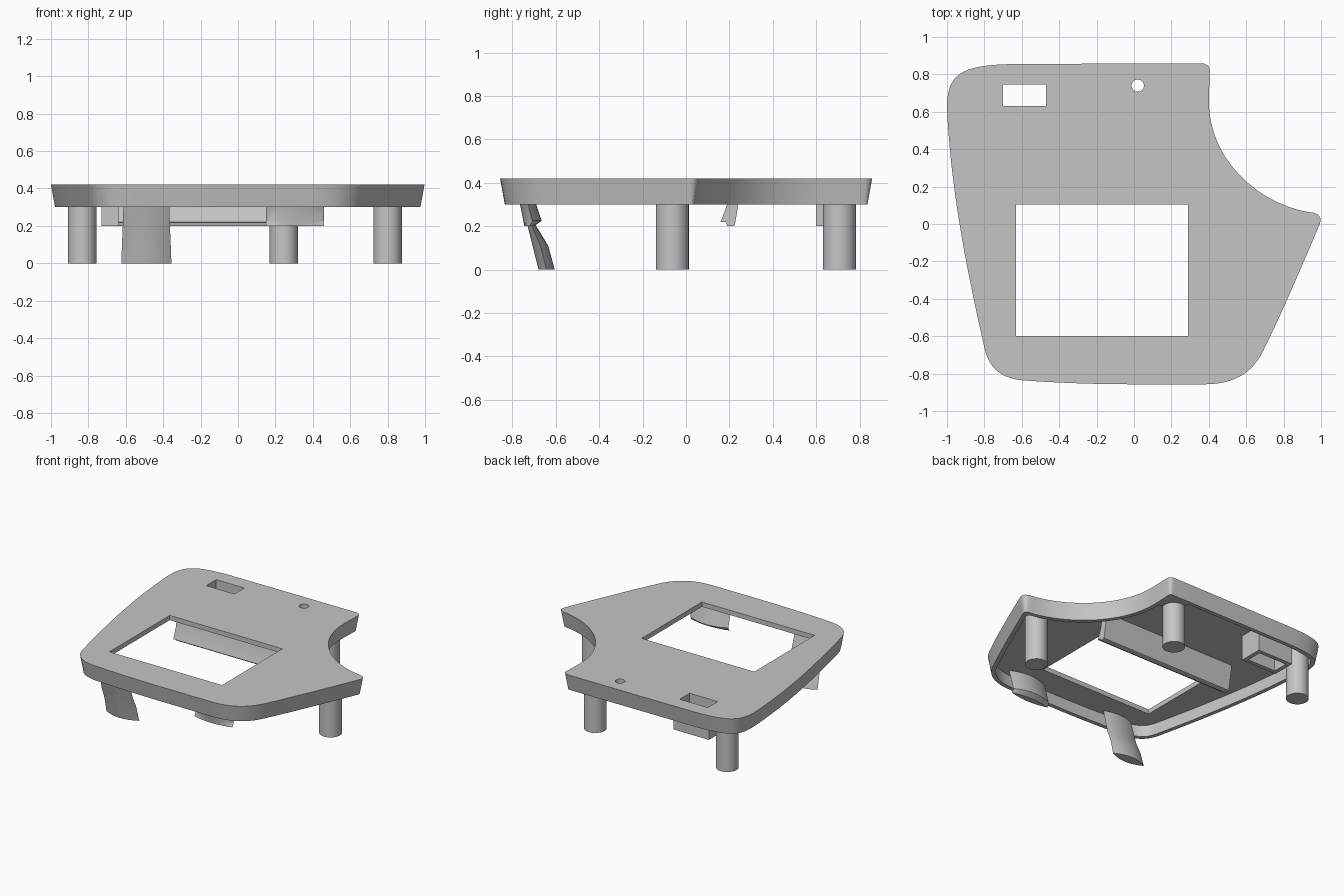
import bpy
import bmesh
import math
from mathutils import Vector
from mathutils.geometry import intersect_point_line, normal

cube = bpy.data.objects.get("Cube")
if cube:
    bpy.data.objects.remove(cube, do_unlink=True)

grey = bpy.data.materials.new("plain_grey")
grey.use_nodes = True
colour = (0.56, 0.56, 0.56, 1)
grey.diffuse_color = colour
grey.node_tree.nodes["Principled BSDF"].inputs["Base Color"].default_value = colour

TOP, PLATE, RIM, HOOK = 0.42, 0.385, 0.3, 0.2


def build(name, walls, caps):
    """Solid made of skinned ring stacks (walls) and flat fills with holes (caps)."""
    bm = bmesh.new()
    for rings in walls:
        loops = [[bm.verts.new(p) for p in ring] for ring in rings]
        for low, high in zip(loops, loops[1:]):
            for i in range(len(low)):
                bm.faces.new((low[i - 1], low[i], high[i], high[i - 1]))
    for rings in caps:
        edges = []
        for ring in rings:
            verts = [bm.verts.new(p) for p in ring]
            edges += [bm.edges.new((verts[i - 1], verts[i])) for i in range(len(verts))]
        facing = normal([Vector(p) for p in rings[0]])
        bmesh.ops.triangle_fill(bm, use_beauty=True, edges=edges, normal=facing)
    bmesh.ops.remove_doubles(bm, verts=bm.verts, dist=0.0001)
    bmesh.ops.recalc_face_normals(bm, faces=bm.faces)
    if bm.calc_volume(signed=True) < 0:
        bmesh.ops.reverse_faces(bm, faces=bm.faces)
    mesh = bpy.data.meshes.new(name)
    bm.to_mesh(mesh)
    bm.free()
    mesh.materials.append(grey)
    obj = bpy.data.objects.new(name, mesh)
    bpy.context.collection.objects.link(obj)
    bpy.ops.object.select_all(action="DESELECT")
    obj.select_set(True)
    bpy.context.view_layer.objects.active = obj
    bpy.ops.object.shade_smooth_by_angle(angle=math.radians(30))


def loft(name, rings):
    build(name, [rings], [[rings[0]], [rings[-1]]])


def flat(points, z):
    return [(p[0], p[1], z) for p in points]


def rectangle(x0, x1, y0, y1):
    return [(x0, y0), (x1, y0), (x1, y1), (x0, y1)]


def circle(x, y, radius, sides=32):
    angles = [math.tau * i / sides for i in range(sides)]
    return [(x + radius * math.cos(a), y + radius * math.sin(a)) for a in angles]


# Outline of the panel: curve segments as (handle, handle, end, steps)
START = (0.405, 0.818)
SEGMENTS = [
    ((0.405, 0.842), (0.39, 0.858), (0.365, 0.858), 6),
    ((0, 0.858), (-0.3, 0.857), (-0.65, 0.855), 6),
    ((-0.93, 0.85), (-1, 0.8), (-1, 0.62), 16),
    ((-0.98, 0.2), (-0.905, -0.2), (-0.8, -0.66), 16),
    ((-0.775, -0.78), (-0.7, -0.83), (-0.58, -0.837), 12),
    ((-0.4, -0.85), (-0.2, -0.857), (0, -0.857), 6),
    ((0.1, -0.857), (0.25, -0.857), (0.38, -0.857), 3),
    ((0.53, -0.857), (0.63, -0.8), (0.69, -0.68), 12),
    ((0.78, -0.5), (0.9, -0.22), (0.985, -0.02), 8),
    ((1.007, 0.025), (1, 0.05), (0.96, 0.06), 6),
    ((0.7, 0.09), (0.4, 0.32), (0.4, 0.66), 24),
]
outline = [Vector(START)]
for h1, h2, end, steps in SEGMENTS:
    a, b, c, d = outline[-1], Vector(h1), Vector(h2), Vector(end)
    for i in range(1, steps + 1):
        t = i / steps
        s = 1 - t
        outline.append(a * s**3 + b * 3 * s * s * t + c * 3 * s * t * t + d * t**3)


def inset(points, distance):
    result = []
    for i, p in enumerate(points):
        before = (p - points[i - 1]).normalized()
        after = (points[(i + 1) % len(points)] - p).normalized()
        along = (before + after).normalized()
        result.append(p + Vector((-along.y, along.x)) * distance)
    return result


def gap(p, points):
    """Shortest distance from a point to the closed outline."""
    best = math.inf
    for i, q in enumerate(points):
        t = intersect_point_line(p, points[i - 1], q)[1]
        near = points[i - 1].lerp(q, min(max(t, 0), 1))
        best = min(best, (p - near).length)
    return best


# Hollow panel with tapered rim and openings
WALL = 0.052
rim_line = inset(outline, 0.022)
cavity = [p for p in inset(outline, WALL) if gap(p, outline) > WALL - 0.004]
slot = rectangle(-0.7, -0.47, 0.63, 0.745)
openings = [rectangle(-0.63, 0.29, -0.6, 0.103), slot, circle(0.02, 0.74, 0.033)]
walls = [[flat(rim_line, RIM), flat(outline, TOP)], [flat(cavity, RIM), flat(cavity, PLATE)]]
walls += [[flat(hole, PLATE), flat(hole, TOP)] for hole in openings]
caps = [[flat(p, TOP) for p in [outline] + openings],
        [flat(p, PLATE) for p in [cavity] + openings],
        [flat(rim_line, RIM), flat(cavity, RIM)]]
build("panel", walls, caps)

# Open housing beneath the slot
sleeve = [rectangle(-0.73, -0.44, 0.6, 0.775), slot]
build("slot_housing",
      [[flat(p, HOOK), flat(p, PLATE)] for p in sleeve],
      [[flat(p, z) for p in sleeve] for z in (HOOK, PLATE)])

# Round legs
legs = {"side_leg": (0.8, -0.063), "back_left_leg": (0.245, 0.707), "back_right_leg": (-0.833, 0.707)}
for name, (x, y) in legs.items():
    ring = circle(x, y, 0.076)
    loft(name, [flat(ring, 0), flat(ring, PLATE)])


# Leaning lens-shaped supports with a hooked back
def lens(x, z, half, front, back, steps=12):
    middle, depth = (front + back) / 2, (back - front) / 2
    ring = []
    for side in (-1, 1):
        for i in range(steps):
            u = side * (1 - 2 * i / steps)
            ring.append((x + u * half, middle + side * depth * (1 - u * u), z))
    return ring


SUPPORTS = {
    "front_leg": (-0.49, [(0, 0.134, -0.68, -0.605), (0.11, 0.13, -0.707, -0.635),
                          (HOOK, 0.126, -0.73, -0.69), (PLATE, 0.12, -0.785, -0.735)]),
    "front_clip": (0.305, [(HOOK, 0.155, -0.745, -0.7), (0.225, 0.155, -0.75, -0.665),
                           (RIM, 0.155, -0.765, -0.69), (PLATE, 0.155, -0.79, -0.715)]),
}
for name, (x, levels) in SUPPORTS.items():
    loft(name, [lens(x, *level) for level in levels])

# Long retaining bar behind the window
bar_profile = [(0.205, PLATE), (0.255, PLATE), (0.225, 0.205), (0.215, HOOK),
               (0.19, HOOK), (0.185, 0.218), (0.16, 0.22), (0.19, RIM)]
loft("retaining_bar", [[(x, y, z) for y, z in bar_profile] for x in (-0.64, 0.45)])
